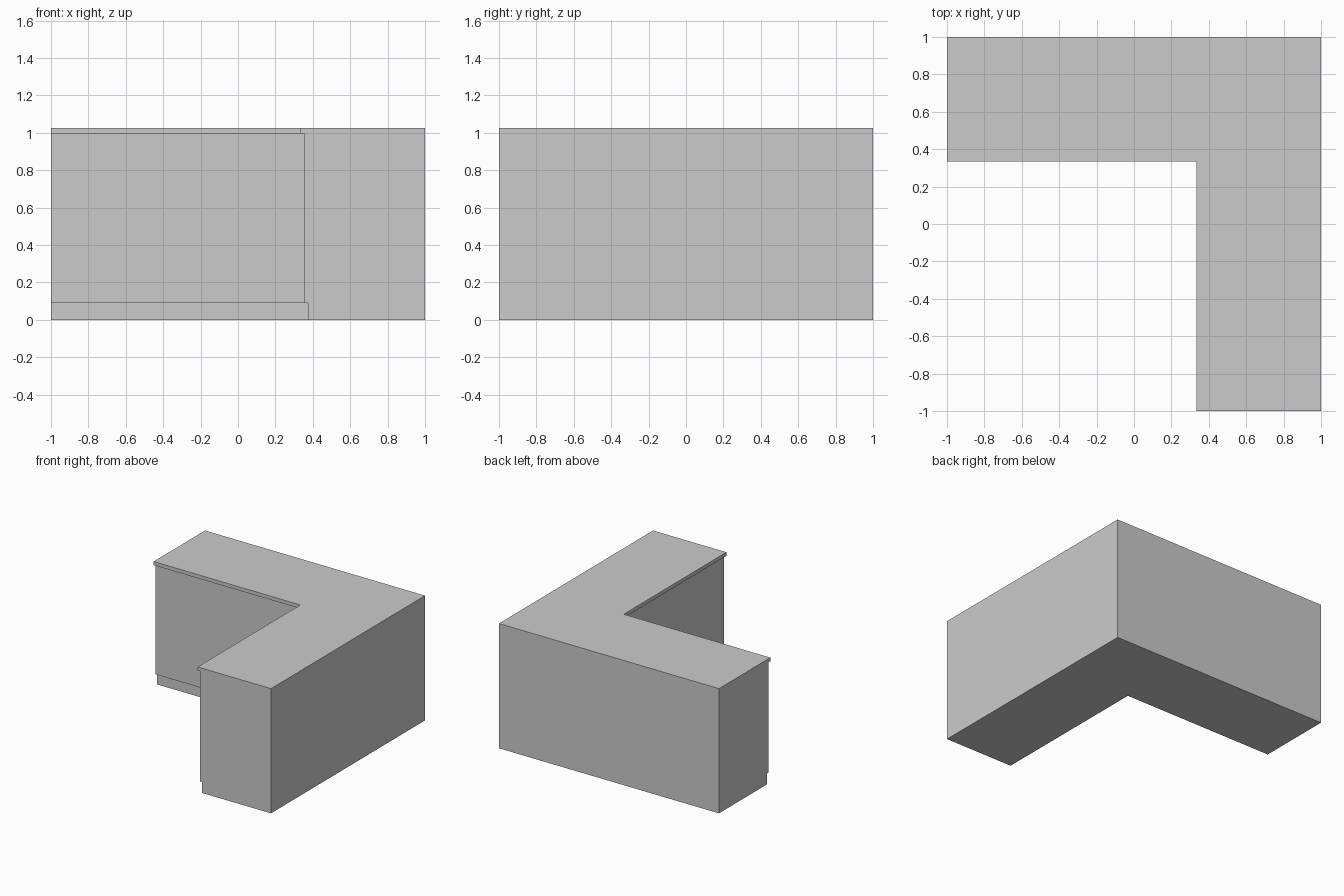
import bpy
import bmesh

cube = bpy.data.objects.get("Cube")
if cube:
    bpy.data.objects.remove(cube, do_unlink=True)

# One plain grey for the whole counter
grey = bpy.data.materials.new("plain grey")
grey.use_nodes = True
colour = (0.6, 0.6, 0.6, 1)
grey.diffuse_color = colour
grey.node_tree.nodes["Principled BSDF"].inputs["Base Color"].default_value = colour


def corner_block(name, inner, bottom, top):
    """L-shaped prism along the back and left sides, open at the front right."""
    outline = [(-1, 1), (-1, inner), (inner, inner), (inner, -1), (1, -1), (1, 1)]
    bm = bmesh.new()
    base = bm.faces.new([bm.verts.new((x, y, bottom)) for x, y in outline])
    result = bmesh.ops.extrude_face_region(bm, geom=[base], use_keep_orig=True)
    raised = [v for v in result["geom"] if isinstance(v, bmesh.types.BMVert)]
    bmesh.ops.translate(bm, vec=(0, 0, top - bottom), verts=raised)
    bmesh.ops.recalc_face_normals(bm, faces=bm.faces)
    mesh = bpy.data.meshes.new(name)
    bm.to_mesh(mesh)
    bm.free()
    mesh.materials.append(grey)
    obj = bpy.data.objects.new(name, mesh)
    bpy.context.collection.objects.link(obj)


# Recessed plinth, cabinet body and overhanging worktop
corner_block("plinth", 0.375, 0, 0.09)
corner_block("cabinet_body", 0.355, 0.09, 0.995)
corner_block("worktop", 0.333, 0.995, 1.025)
